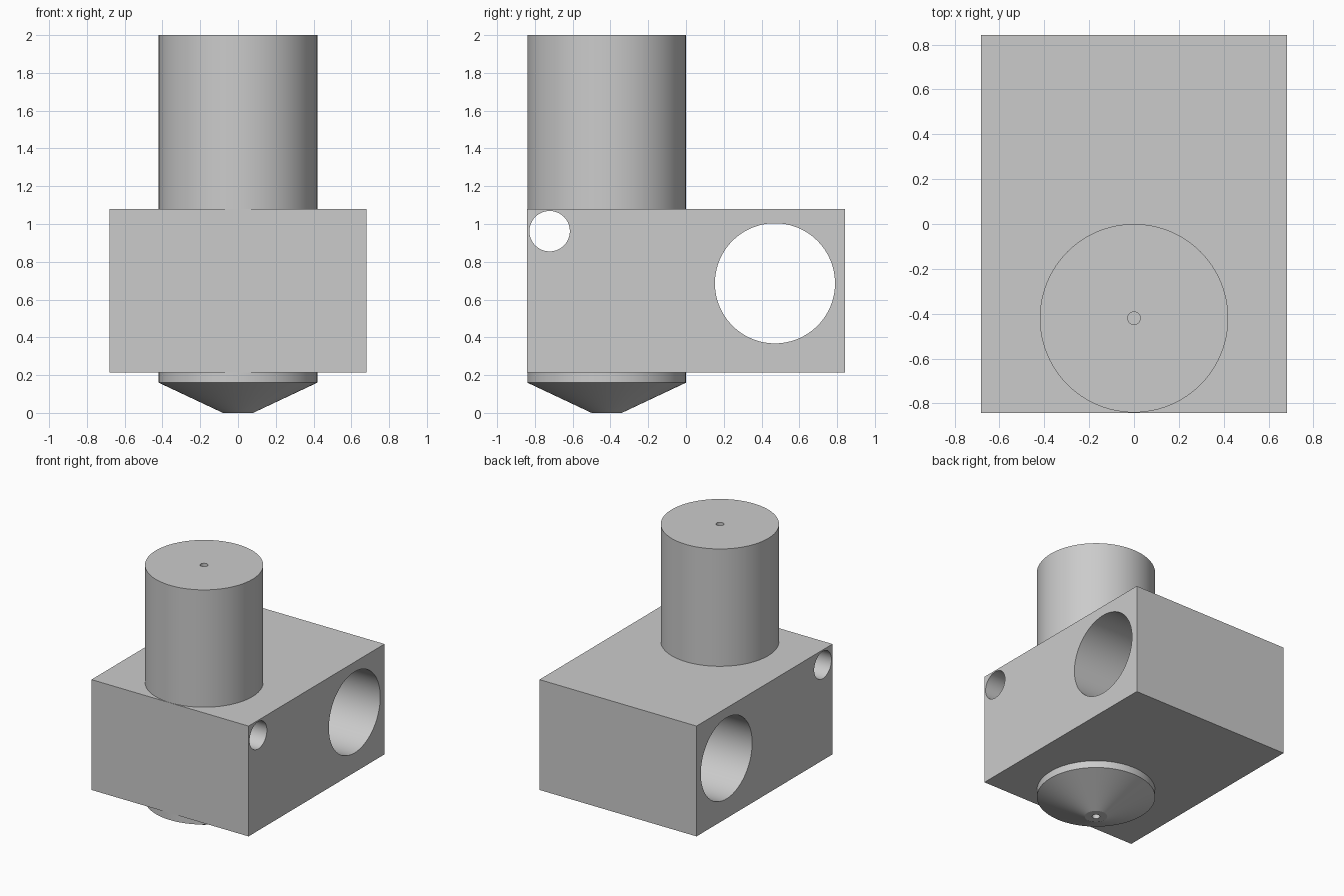
import bpy
import bmesh
import math
from mathutils import Matrix, Vector

cube = bpy.data.objects.get("Cube")
if cube:
    bpy.data.objects.remove(cube, do_unlink=True)

BLOCK_BOTTOM, BLOCK_TOP = 0.215, 1.08
WIDTH, DEPTH = 1.362, 1.684
AXIS_Y = -0.42      # shared axis of barrel and nozzle
RADIUS, BORE = 0.42, 0.028

# One plain metal colour
metal = bpy.data.materials.new("grey metal")
metal.use_nodes = True
grey = (0.6, 0.6, 0.6, 1)
metal.diffuse_color = grey
metal.node_tree.nodes["Principled BSDF"].inputs["Base Color"].default_value = grey


def add_object(name, bm):
    bmesh.ops.recalc_face_normals(bm, faces=bm.faces)
    mesh = bpy.data.meshes.new(name)
    bm.to_mesh(mesh)
    bm.free()
    mesh.materials.append(metal)
    obj = bpy.data.objects.new(name, mesh)
    bpy.context.collection.objects.link(obj)
    return obj


def smooth(obj):
    bpy.ops.object.select_all(action="DESELECT")
    obj.select_set(True)
    bpy.context.view_layer.objects.active = obj
    bpy.ops.object.shade_smooth_by_angle(angle=math.radians(20))


def lathe(name, profile, steps=96):
    """Spin a closed (radius, z) profile around the barrel axis."""
    bm = bmesh.new()
    verts = [bm.verts.new((r, AXIS_Y, z)) for r, z in profile]
    edges = [bm.edges.new((a, b)) for a, b in zip(verts, verts[1:] + verts[:1])]
    bmesh.ops.spin(bm, geom=verts + edges, cent=(0, AXIS_Y, 0), axis=(0, 0, 1),
                   angle=math.tau, steps=steps, use_merge=True)
    bmesh.ops.remove_doubles(bm, verts=bm.verts, dist=0.0001)
    obj = add_object(name, bm)
    smooth(obj)
    return obj


def cross_hole(name, y, z, radius):
    """Cutter for a round hole running the full width of the block."""
    bm = bmesh.new()
    bmesh.ops.create_cone(bm, cap_ends=True, segments=96, radius1=radius,
                          radius2=radius, depth=WIDTH + 0.2,
                          matrix=Matrix.Translation((0, y, z))
                          @ Matrix.Rotation(math.pi / 2, 4, "Y"))
    cutter = add_object(name, bm)
    cutter.hide_render = True
    cutter.hide_set(True)
    cutter.display_type = "WIRE"
    return cutter


# Heater block
bm = bmesh.new()
bmesh.ops.create_cube(bm, size=1)
bmesh.ops.scale(bm, verts=bm.verts, vec=Vector((WIDTH, DEPTH, BLOCK_TOP - BLOCK_BOTTOM)))
bmesh.ops.translate(bm, verts=bm.verts, vec=(0, 0, (BLOCK_TOP + BLOCK_BOTTOM) / 2))
block = add_object("heater_block", bm)

# Large heater hole at the back, small sensor hole at the top front
cutters = [cross_hole("heater_hole_cutter", 0.471, 0.686, 0.318),
           cross_hole("sensor_hole_cutter", -0.722, 0.962, 0.107)]
for cutter in cutters:
    mod = block.modifiers.new(cutter.name, "BOOLEAN")
    mod.operation = "DIFFERENCE"
    mod.solver = "EXACT"
    mod.object = cutter

# Bake the holes, then drop the cutters
bpy.context.view_layer.update()
graph = bpy.context.evaluated_depsgraph_get()
drilled = bpy.data.meshes.new_from_object(block.evaluated_get(graph))
block.modifiers.clear()
block.data = drilled
for cutter in cutters:
    bpy.data.objects.remove(cutter, do_unlink=True)
smooth(block)

# Barrel above the block, with a narrow bore
lathe("barrel", [(BORE, BLOCK_TOP), (RADIUS, BLOCK_TOP), (RADIUS, 2), (BORE, 2)])

# Conical nozzle below the block
lathe("nozzle", [(BORE, BLOCK_BOTTOM), (RADIUS, BLOCK_BOTTOM), (RADIUS, 0.16),
                 (0.08, 0), (BORE, 0)])
